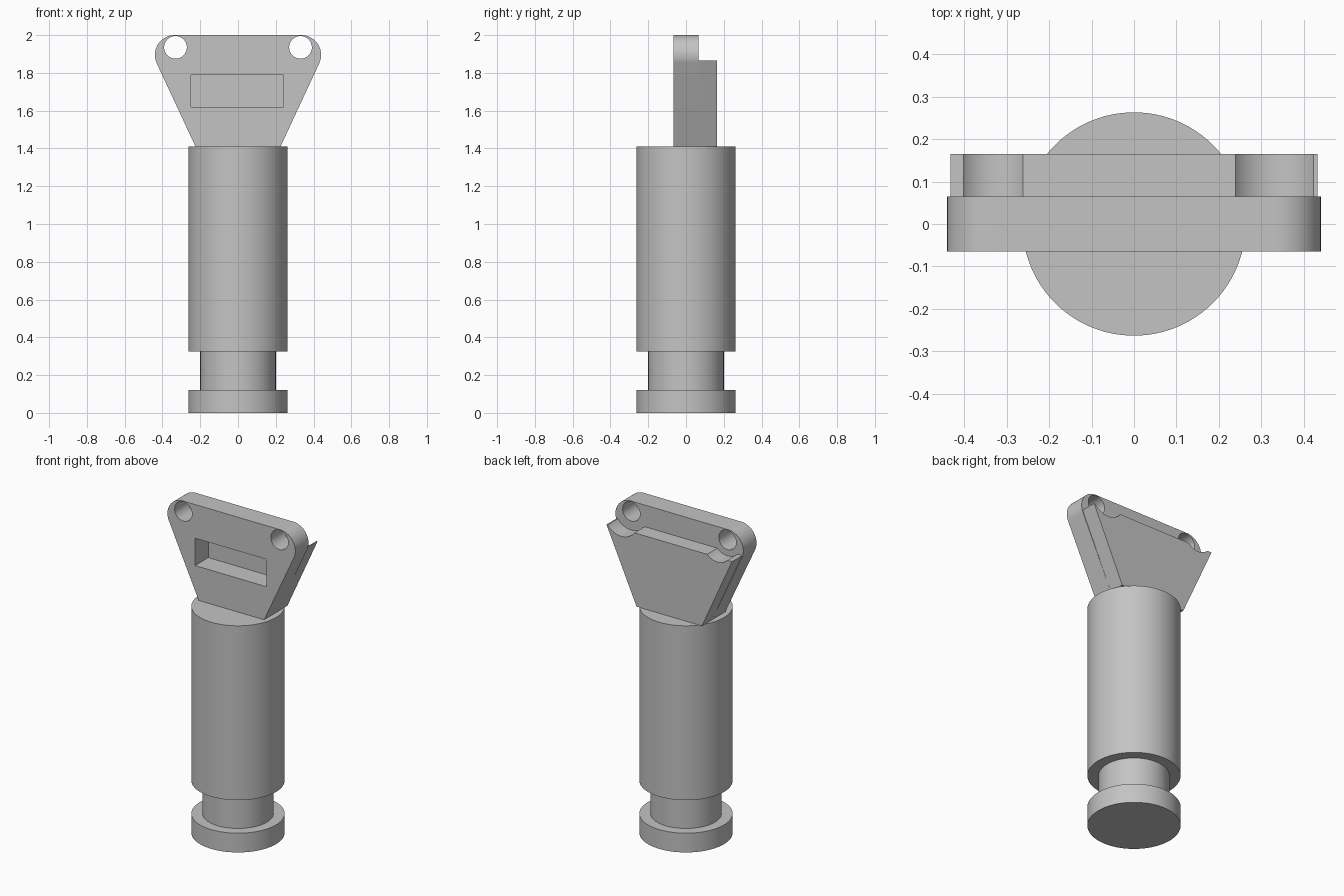
import bpy, bmesh
from math import cos, sin, pi, radians

cube = bpy.data.objects.get("Cube")
if cube:
    bpy.data.objects.remove(cube, do_unlink=True)

grey = bpy.data.materials.new("plain_grey")
grey.use_nodes = True
colour = (0.55, 0.55, 0.55, 1)
grey.diffuse_color = colour
grey.node_tree.nodes["Principled BSDF"].inputs["Base Color"].default_value = colour


def finish(name, bm):
    bmesh.ops.recalc_face_normals(bm, faces=bm.faces)
    mesh = bpy.data.meshes.new(name)
    bm.to_mesh(mesh)
    bm.free()
    mesh.materials.append(grey)
    obj = bpy.data.objects.new(name, mesh)
    bpy.context.collection.objects.link(obj)
    return obj


def activate(obj):
    bpy.ops.object.select_all(action='DESELECT')
    obj.select_set(True)
    bpy.context.view_layer.objects.active = obj


def slab(name, outline, y0, y1):
    """Extrude an x-z outline from y0 to y1."""
    bm = bmesh.new()
    face = bm.faces.new([bm.verts.new((x, y0, z)) for x, z in outline])
    ext = bmesh.ops.extrude_face_region(bm, geom=[face])
    verts = [v for v in ext["geom"] if isinstance(v, bmesh.types.BMVert)]
    bmesh.ops.translate(bm, verts=verts, vec=(0, y1 - y0, 0))
    return finish(name, bm)


def arc(cx, cz, r, start, end, steps):
    angles = [start + (end - start) * i / steps for i in range(steps + 1)]
    return [(cx + r * cos(a), cz + r * sin(a)) for a in angles]


def circle(cx, cz, r):
    return arc(cx, cz, r, 0, 2 * pi, 64)[:-1]


def cut(obj, cutter):
    cutter.hide_render = True
    activate(obj)
    mod = obj.modifiers.new("cut", 'BOOLEAN')
    mod.operation = 'DIFFERENCE'
    mod.solver = 'EXACT'
    mod.object = cutter
    bpy.ops.object.modifier_apply(modifier=mod.name)
    bpy.data.objects.remove(cutter, do_unlink=True)


def smooth(obj):
    activate(obj)
    bpy.ops.object.shade_smooth_by_angle(angle=radians(30))


# Turned post: base disc, narrow neck and long body in one lathed profile
profile = [(0.263, 0), (0.263, 0.12), (0.2, 0.12), (0.2, 0.325),
           (0.263, 0.325), (0.263, 1.41)]
bm = bmesh.new()
sides = 96
rings = [[bm.verts.new((r * cos(2 * pi * i / sides), r * sin(2 * pi * i / sides), z))
          for i in range(sides)] for r, z in profile]
for low, high in zip(rings, rings[1:]):
    for i in range(sides):
        j = (i + 1) % sides
        bm.faces.new((low[i], low[j], high[j], high[i]))
bm.faces.new(rings[0])
bm.faces.new(rings[-1])
smooth(finish("post", bm))

# Front plate: tapered, with rounded upper corners
right = [(0.225, 1.41)] + arc(0.335, 1.895, 0.105, radians(-24.4), pi / 2, 24)
plate = slab("front_plate", right + [(-x, z) for x, z in reversed(right)], -0.065, 0.065)

# Back plate: lower, square-topped
back = slab("back_plate", [(0.225, 1.41), (0.432, 1.865), (-0.432, 1.865), (-0.225, 1.41)],
            0.065, 0.165)

# Lug holes through the front plate and the clearance scoops behind them
for side, scoop_radius in ((1, 0.116), (-1, 0.099)):
    x = side * 0.331
    cut(plate, slab("hole_cutter", circle(x, 1.935, 0.06), -0.2, 0.2))
    cut(back, slab("scoop_cutter", circle(x, 1.935, scoop_radius), 0, 0.3))

# Rectangular window, closed behind by the back plate
cut(plate, slab("window_cutter", [(-0.25, 1.62), (0.24, 1.62), (0.24, 1.79), (-0.25, 1.79)],
                -0.2, 0.2))
smooth(plate)
smooth(back)
